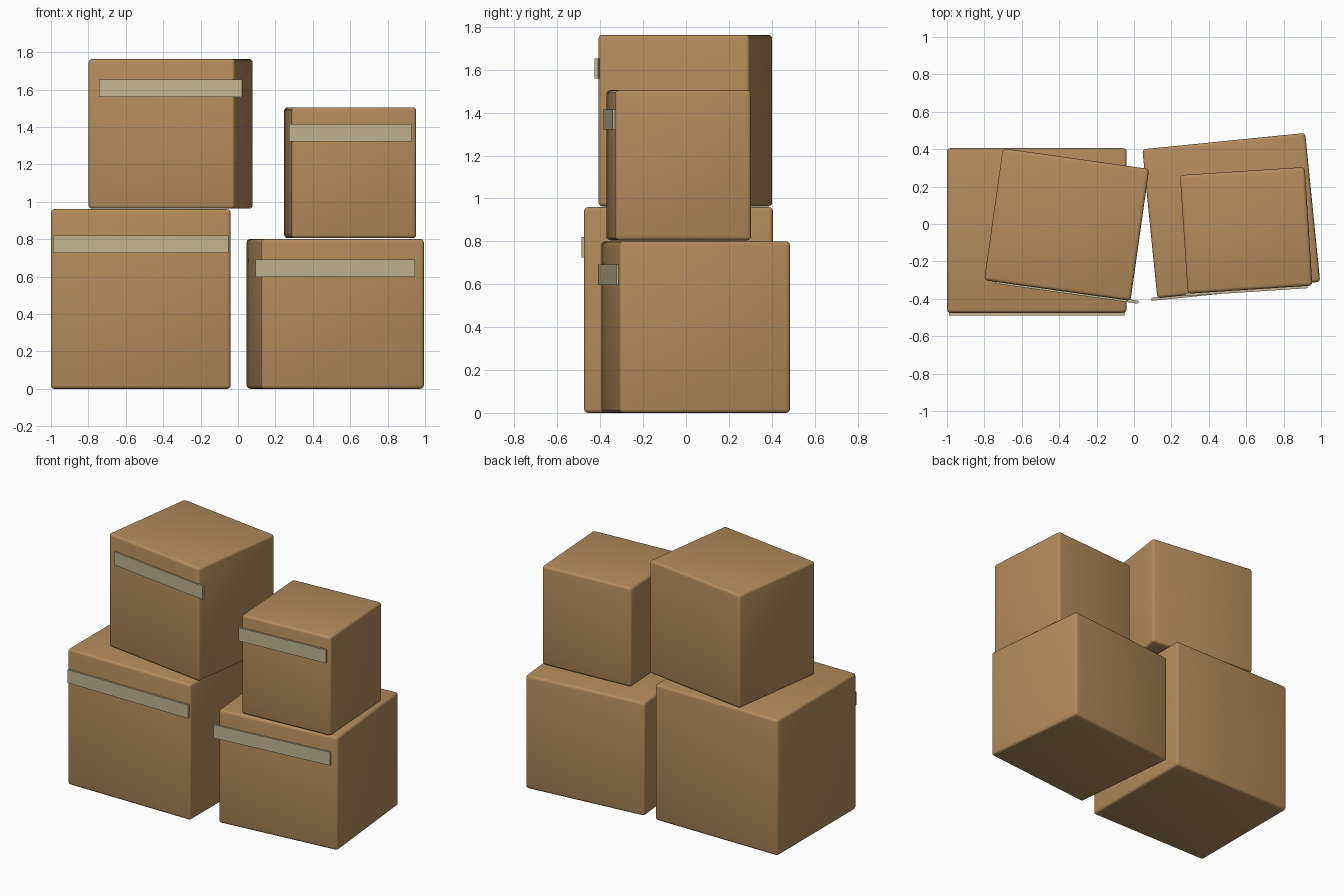
import bpy
from mathutils import Matrix, Vector

if "Cube" in bpy.data.objects:
    bpy.data.objects.remove(bpy.data.objects["Cube"])


def material(name, rgb):
    m = bpy.data.materials.new(name)
    m.diffuse_color = (*rgb, 1)
    m.use_nodes = True
    m.node_tree.nodes["Principled BSDF"].inputs["Base Color"].default_value = m.diffuse_color
    return m


CARD = material("cardboard brown", (0.45, 0.26, 0.105))
TAPE = material("packing tape beige", (0.54, 0.46, 0.28))


def block(name, size, loc, angle, mat, bevel=0):
    bpy.ops.mesh.primitive_cube_add(size=1)
    ob = bpy.context.object
    ob.name = name
    ob.data.transform(Matrix.Diagonal(Vector((*size, 1))))
    ob.location = loc
    ob.rotation_euler.z = angle
    ob.data.materials.append(mat)
    if bevel:
        mod = ob.modifiers.new("soft_edges", 'BEVEL')
        mod.width = bevel
        mod.segments = 3
        bpy.ops.object.shade_smooth()
    return ob


def carton(name, w, d, h, x, y, z, angle):
    # Cardboard box with softened edges
    block(name, (w, d, h), (x, y, z + h / 2), angle, CARD, 0.018)
    # Tape strip across the front, set on the unrotated front centre
    block(name + "_tape", (w * 0.98, 0.016, 0.094),
          (x, y - d / 2 - 0.005, z + h * 0.805), angle, TAPE)


# Bottom row
carton("lower_left_box", 0.96, 0.88, 0.96, -0.52, -0.035, 0.0, 0.0)
carton("lower_right_box", 0.875, 0.80, 0.80, 0.52, 0.045, 0.0, 0.10)
# Top row
carton("upper_left_box", 0.79, 0.712, 0.80, -0.36, -0.003, 0.963, -0.14)
carton("upper_right_box", 0.668, 0.635, 0.70, 0.60, -0.034, 0.805, 0.065)
